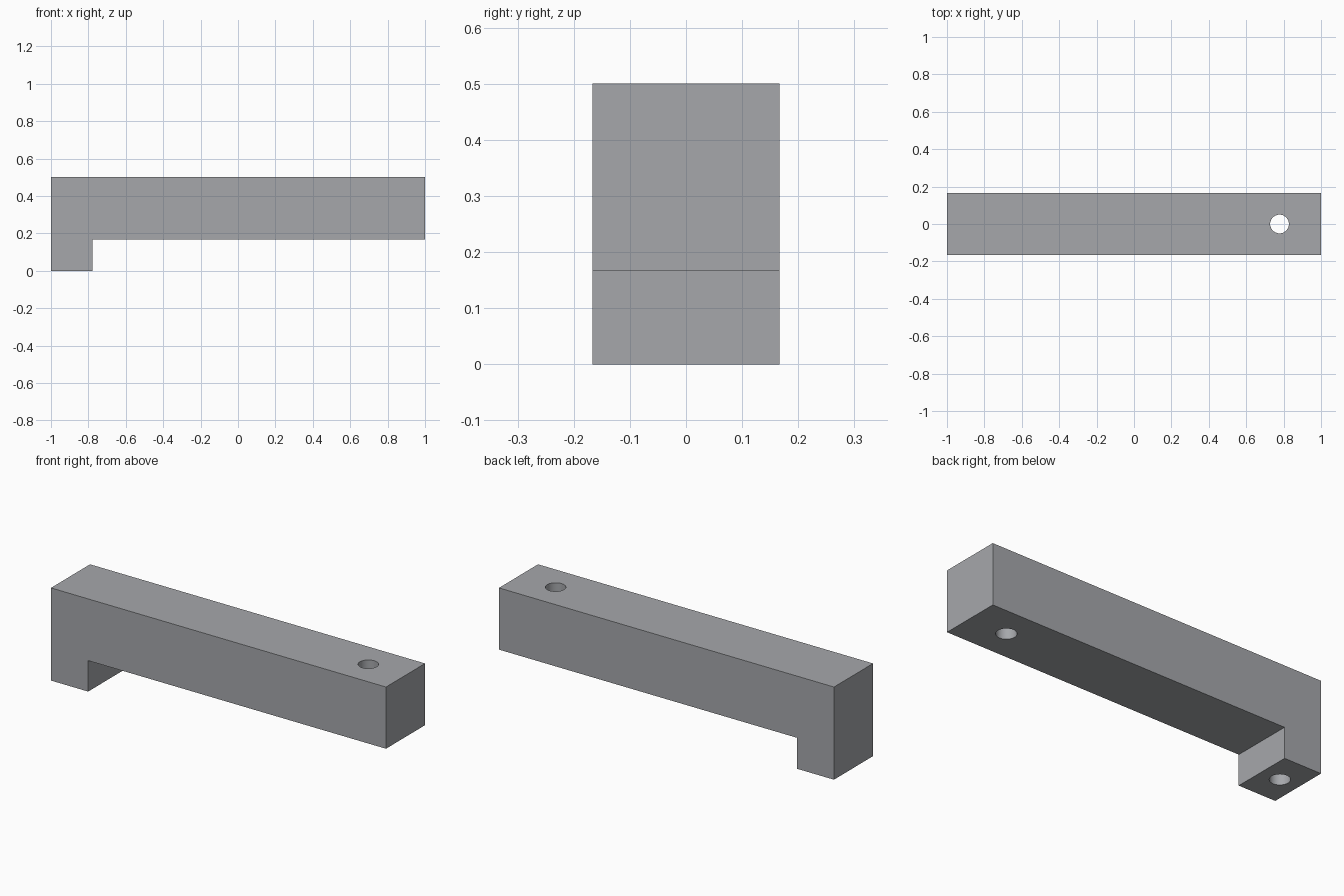
import bpy, bmesh, math

if "Cube" in bpy.data.objects:
    bpy.data.objects.remove(bpy.data.objects["Cube"])

LENGTH, WIDTH, HEIGHT = 2.0, 0.333, 0.5
FOOT_X, FOOT_H = -0.778, 0.167   # inner edge and height of the foot
HOLE_R = 0.05

grey = bpy.data.materials.new("mid grey")
grey.diffuse_color = (0.38, 0.39, 0.41, 1)
grey.use_nodes = True
grey.node_tree.nodes["Principled BSDF"].inputs["Base Color"].default_value = grey.diffuse_color

# Bar with a foot at one end: L-shaped profile extruded across the width
profile = [(-LENGTH / 2, 0), (FOOT_X, 0), (FOOT_X, FOOT_H),
           (LENGTH / 2, FOOT_H), (LENGTH / 2, HEIGHT), (-LENGTH / 2, HEIGHT)]
bm = bmesh.new()
face = bm.faces.new([bm.verts.new((x, -WIDTH / 2, z)) for x, z in profile])
ext = bmesh.ops.extrude_face_region(bm, geom=[face])
moved = [v for v in ext["geom"] if isinstance(v, bmesh.types.BMVert)]
bmesh.ops.translate(bm, verts=moved, vec=(0, WIDTH, 0))
bmesh.ops.recalc_face_normals(bm, faces=bm.faces)
mesh = bpy.data.meshes.new("footed_bar")
bm.to_mesh(mesh)
bm.free()
mesh.materials.append(grey)
bar = bpy.data.objects.new("footed_bar", mesh)
bpy.context.collection.objects.link(bar)


def drill(name, x, z0, z1):
    """Cut a vertical round hole through the bar between two heights."""
    bpy.ops.mesh.primitive_cylinder_add(vertices=48, radius=HOLE_R, depth=z1 - z0,
                                        location=(x, 0, (z0 + z1) / 2))
    cutter = bpy.context.object
    cutter.name = name
    cutter.hide_render = True
    cutter.data.materials.append(grey)
    bpy.ops.object.select_all(action="DESELECT")
    bpy.context.view_layer.objects.active = bar
    bar.select_set(True)
    mod = bar.modifiers.new(name, "BOOLEAN")
    mod.operation, mod.solver, mod.object = "DIFFERENCE", "EXACT", cutter
    bpy.ops.object.modifier_apply(modifier=mod.name)
    bpy.data.objects.remove(cutter)


# Through hole at the free end, blind hole up into the foot
drill("through_hole", 0.778, 0.05, 0.6)
drill("foot_hole", -0.889, -0.1, 0.333)

bpy.ops.object.shade_smooth_by_angle(angle=math.radians(30))
